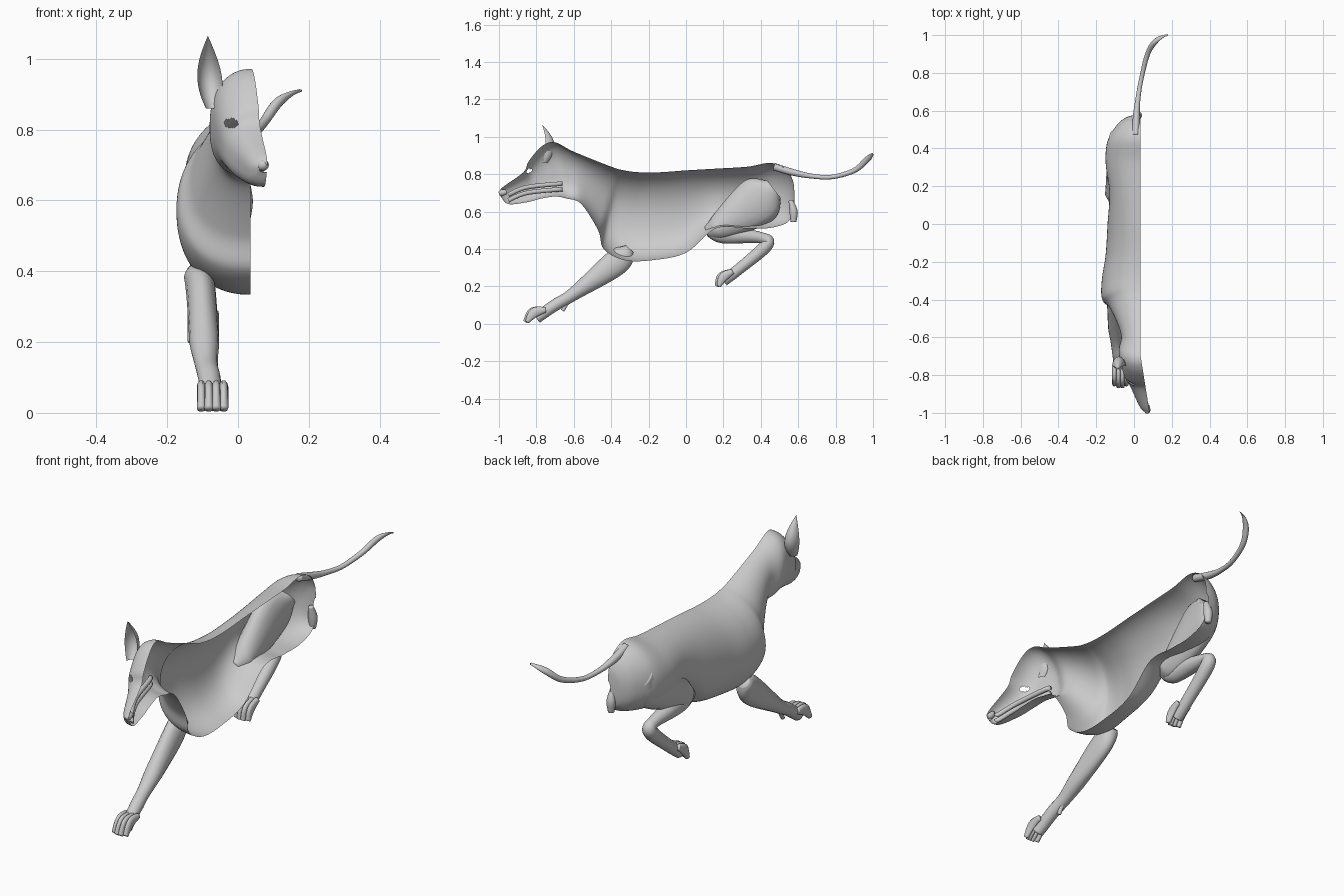
import bpy
import bmesh
from math import sin, cos, pi
from mathutils import Vector

cube = bpy.data.objects.get("Cube")
if cube:
    bpy.data.objects.remove(cube, do_unlink=True)

grey = bpy.data.materials.new("plain grey")
grey.use_nodes = True
colour = (0.6, 0.6, 0.6, 1)
grey.diffuse_color = colour
grey.node_tree.nodes["Principled BSDF"].inputs["Base Color"].default_value = colour


def smooth_path(points, steps=8):
    """Catmull-Rom interpolation of equal-length tuples."""
    result = []
    last = len(points) - 1
    for index in range(last):
        before, start = points[max(index - 1, 0)], points[index]
        end, after = points[index + 1], points[min(index + 2, last)]
        for step in range(steps):
            t = step / steps
            result.append([
                q + t * ((r - p) + t * ((2 * p - 5 * q + 4 * r - s) + t * (3 * q - p - 3 * r + s))) / 2
                for p, q, r, s in zip(before, start, end, after)])
    result.append(points[last])
    return result


def loft(name, rings, closed=False, hole=None):
    """Skin a list of rings; closed rings also get end caps."""
    bm = bmesh.new()
    grid = [[bm.verts.new(point) for point in ring] for ring in rings]
    count = len(grid[0])
    for ring, following in zip(grid, grid[1:]):
        for j in range(count if closed else count - 1):
            k = (j + 1) % count
            bm.faces.new((ring[j], following[j], following[k], ring[k]))
    if closed:
        bm.faces.new(grid[0])
        bm.faces.new(grid[-1])
        bmesh.ops.recalc_face_normals(bm, faces=bm.faces)
    if hole:
        opening = [face for face in bm.faces if hole(face.calc_center_median())]
        bmesh.ops.delete(bm, geom=opening, context="FACES")
    mesh = bpy.data.meshes.new(name)
    bm.to_mesh(mesh)
    bm.free()
    mesh.materials.append(grey)
    for face in mesh.polygons:
        face.use_smooth = True
    part = bpy.data.objects.new(name, mesh)
    bpy.context.collection.objects.link(part)


def tube(name, spine, x_from, x_to, widest=.1, bend=1, sides=16):
    """Round limb along (y, z, radius); x runs between two values, width is capped."""
    path = smooth_path(spine)
    last = len(path) - 1
    centres = [Vector((x_from + (x_to - x_from) * (i / last) ** bend, y, z))
               for i, (y, z, radius) in enumerate(path)]
    across = Vector((1, 0, 0))
    rings = []
    for i, centre in enumerate(centres):
        radius = path[i][-1]
        along = centres[min(i + 1, last)] - centres[max(i - 1, 0)]
        depth = across.cross(along).normalized() * radius
        width = across * min(radius, widest)
        angles = [2 * pi * j / sides for j in range(sides)]
        rings.append([centre + width * cos(a) + depth * sin(a) for a in angles])
    loft(name, rings, closed=True)


def power(value, exponent):
    return abs(value) ** exponent * (1 if value >= 0 else -1)


def half_ring(station, count=48):
    """Half of a soft oval from the top line to the bottom line, open at the middle."""
    top_y, top_z, bottom_y, bottom_z, side = station
    # The head is squarer than the trunk, and every section is fullest below its middle
    squareness = .76 if top_y < -.76 else min(.9, .76 + .7 * (top_y + .76))
    ring = []
    for j in range(count + 1):
        angle = pi * j / count
        fall = ((1 - power(cos(angle), squareness)) / 2) ** .87
        y = top_y + (bottom_y - top_y) * fall
        z = top_z + (bottom_z - top_z) * fall
        # The open edge drifts sideways towards the turned nose
        edge = .035 + max(0, -y - .7) * .16
        ring.append((edge + (side - edge) * power(sin(angle), squareness), y, z))
    return ring


def eye_opening(point):
    along, up = (point.x + .02) / .02, (point.z - .818) / .012
    return point.y < -.8 and along ** 2 + up ** 2 < 1


# Half shell of head, neck and trunk: top y, top z, bottom y, bottom z, side x
stations = [
    (-1, .7, -.99, .68, .06),
    (-.98, .73, -.95, .64, .03),
    (-.87, .81, -.85, .65, -.02),
    (-.84, .87, -.77, .67, -.05),
    (-.77, .95, -.7, .68, -.07),
    (-.7, .97, -.64, .67, -.08),
    (-.6, .92, -.56, .64, -.07),
    (-.4, .84, -.47, .5, -.13),
    (-.33, .82, -.44, .4, -.17),
    (-.25, .81, -.33, .34, -.17),
    (-.14, .81, -.18, .34, -.15),
    (0, .82, 0, .38, -.14),
    (.17, .83, .16, .51, -.13),
    (.33, .84, .32, .51, -.15),
    (.45, .86, .43, .51, -.14),
    (.53, .83, .52, .53, -.09),
    (.57, .77, .56, .56, -.04),
    (.58, .7, .58, .6, .02),
]
loft("body_shell", [half_ring(station) for station in smooth_path(stations, 12)], hole=eye_opening)

# Mouth folds lining the inside of the muzzle, and the nose
for name, drop in (("upper_gum", 0), ("lower_gum", .03)):
    gum = [(y, z - drop, .012) for y, z in ((-.95, .69), (-.85, .73), (-.66, .75))]
    tube(name, gum, .065, -.03)
tube("nose", [(-.96, .705, .012), (-.985, .7, .017), (-1, .695, .01)], .07, .07)

# Upright ear: a cupped blade, open to the front, tapering to a point
ear_rings = []
for level in range(21):
    t = level / 20
    width = .035 * sin(pi * (.2 + .8 * t))
    centre = -.085 + .015 * (1 - t) ** 2
    ear_rings.append([(centre + width * cos(pi * j / 10),
                       -.77 + .08 * t * (1 - t) + 1.4 * width * sin(pi * j / 10),
                       .86 + .205 * t) for j in range(11)])
loft("ear", ear_rings)

# Reaching front leg with its wrist pad
front_leg = [(-.3, .4, .03), (-.37, .33, .07), (-.6, .16, .036), (-.7, .1, .032), (-.8, .03, .03)]
tube("front_leg", front_leg, -.115, -.07, widest=.042)
tube("wrist_pad", [(-.63, .12, .01), (-.66, .07, .01)], -.085, -.085)

# Folded hind leg
tube("thigh", [(.47, .72, .06), (.39, .66, .13), (.2, .53, .08), (.11, .49, .03)], -.07, -.1, widest=.06)
hind_leg = [(.12, .5, .03), (.2, .48, .05), (.4, .46, .03), (.43, .42, .035), (.28, .29, .03), (.2, .23, .03)]
tube("hind_leg", hind_leg, -.1, -.1, widest=.04)

# Four toes on each paw, the middle pair longer
paws = {
    "front_toe": (-.072, [(-.75, .075, .015), (-.81, .06, .028), (-.85, .01, .012)]),
    "hind_toe": (-.098, [(.25, .28, .015), (.2, .25, .026), (.175, .2, .012)]),
}
for name, (middle, spine) in paws.items():
    for spread in (-1.5, -.5, .5, 1.5):
        reach = .01 * (1.5 - abs(spread))
        toe = [(y - reach, z, radius) for y, z, radius in spine]
        x = middle + spread * .021
        tube(name, toe, x, x, widest=.013, sides=10)

# Curved tail and the fold of skin below it
tail = [(.47, .84, .02), (.57, .81, .018), (.67, .79, .013), (.78, .785, .012),
        (.9, .82, .014), (.97, .88, .016), (1, .91, .006)]
tube("tail", tail, .01, .175, bend=2.4)
tube("tail_fold", [(.56, .66, .012), (.575, .6, .022), (.575, .545, .015)], .02, .02)
